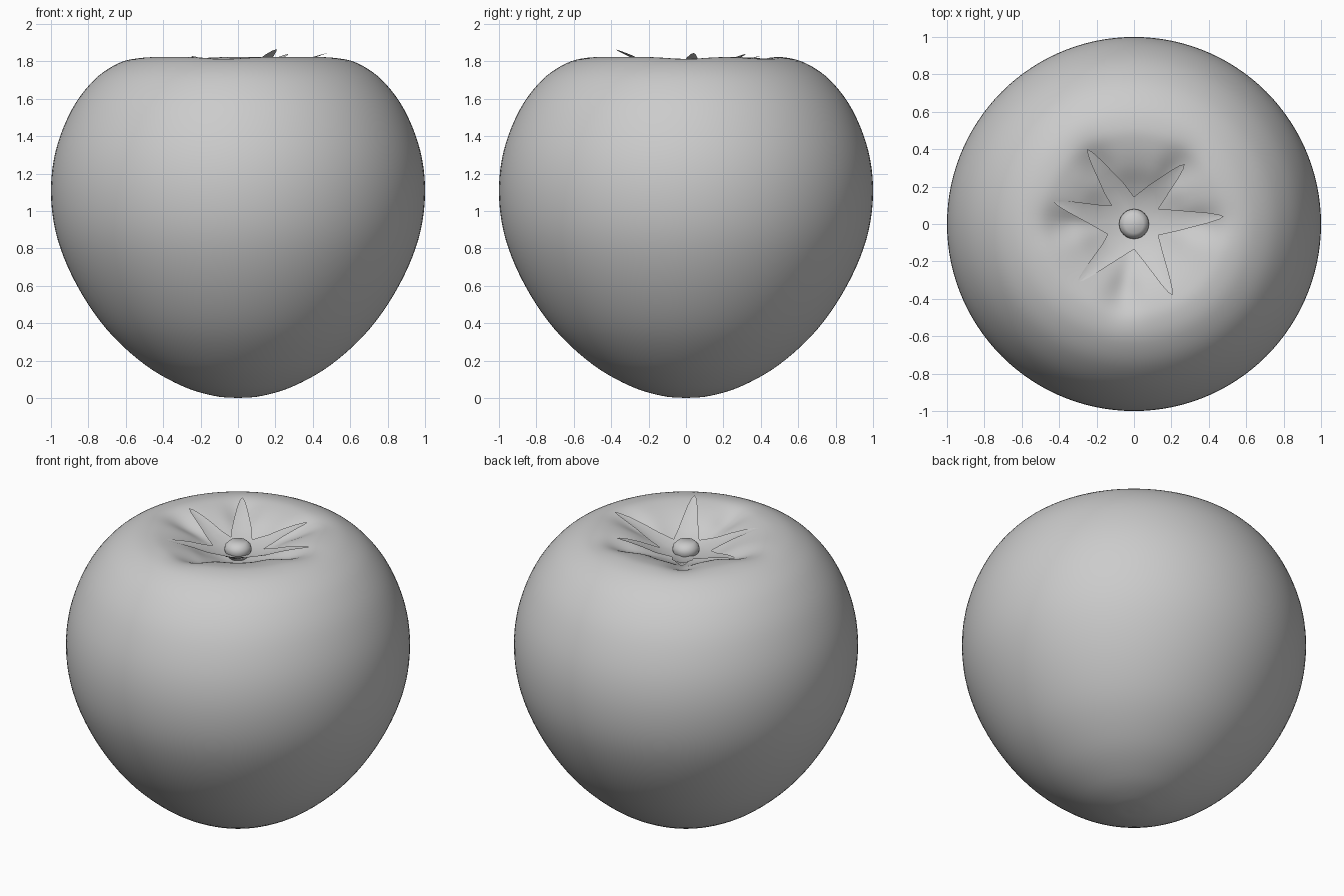
import bpy, bmesh, math
from mathutils import Vector

if "Cube" in bpy.data.objects:
    bpy.data.objects.remove(bpy.data.objects["Cube"])


def spline(pts, n):
    """Smooth Catmull-Rom samples through 2D points."""
    p = [Vector(q) for q in pts]
    p = [2 * p[0] - p[1]] + p + [2 * p[-1] - p[-2]]
    out = []
    for i in range(1, len(p) - 2):
        a, b, c, d = p[i - 1:i + 3]
        for k in range(n):
            t = k / n
            out.append(0.5 * (2 * b + (c - a) * t + (2 * a - 5 * b + 4 * c - d) * t ** 2
                              + (3 * b - a - 3 * c + d) * t ** 3))
    return out + [p[-2]]


def finish(bm, name):
    bmesh.ops.recalc_face_normals(bm, faces=bm.faces)
    me = bpy.data.meshes.new(name)
    bm.to_mesh(me)
    bm.free()
    for f in me.polygons:
        f.use_smooth = True
    ob = bpy.data.objects.new(name, me)
    bpy.context.collection.objects.link(ob)
    return ob


# Fruit: revolved profile with a dimple and soft creases around the stem
profile = [(0, 0), (0.13, 0.012), (0.30, 0.065), (0.50, 0.18), (0.70, 0.365), (0.86, 0.60),
           (0.965, 0.85), (1.0, 1.09), (0.975, 1.32), (0.89, 1.54), (0.77, 1.70), (0.64, 1.79),
           (0.52, 1.822), (0.42, 1.812), (0.31, 1.775), (0.20, 1.715), (0.10, 1.675), (0, 1.665)]
creases = [0, 52, 122, 180, 262]
samples = spline(profile, 5)
SEG = 120
bm = bmesh.new()
rings = []
for r, z in samples[1:-1]:
    ring = []
    for i in range(SEG):
        ang = 360 * i / SEG
        dz = 0
        if z > 1.6:
            for c in creases:
                d = (ang - c + 180) % 360 - 180
                dz += 0.04 * math.exp(-(d / 13) ** 2 - ((r - 0.36) / 0.13) ** 2)
        a = math.radians(ang)
        ring.append(bm.verts.new((r * math.cos(a), r * math.sin(a), z - dz)))
    rings.append(ring)
for lo, hi in zip(rings, rings[1:]):
    for i in range(SEG):
        j = (i + 1) % SEG
        bm.faces.new((lo[i], lo[j], hi[j], hi[i]))
for ring, z in ((rings[0], 0), (rings[-1], 1.665)):
    pole = bm.verts.new((0, 0, z))
    for i in range(SEG):
        bm.faces.new((ring[i], ring[(i + 1) % SEG], pole))
finish(bm, "fruit_body")

# Leafy crown: six thin pointed sepals joined in the middle
tips = [(0.48, 0.04, 1.845), (0.27, 0.32, 1.84), (-0.25, 0.40, 1.83),
        (-0.43, 0.12, 1.82), (-0.30, -0.31, 1.815), (0.205, -0.38, 1.865)]
valleys = [(0.13, 0.08), (0.0, 0.145), (-0.12, 0.10), (-0.14, -0.055), (0.0, -0.135), (0.13, -0.06)]
bm = bmesh.new()
centre = bm.verts.new((0, 0, 1.69))
vv = [bm.verts.new((x, y, 1.725)) for x, y in valleys]
for k, tip in enumerate(tips):
    tip = Vector(tip)
    a, b = vv[k - 1], vv[k]
    root = (a.co + b.co) / 2
    root.z = 1.71
    side = Vector((-tip.y, tip.x, 0)).normalized()
    mid = bm.verts.new(root)
    bm.faces.new((centre, a, mid))
    bm.faces.new((centre, mid, b))
    left, right = b, a
    for t, w in ((0.25, 0.058), (0.5, 0.043), (0.75, 0.028), (0.92, 0.014)):
        p = root.lerp(tip, t)
        p.z += 0.05 * t * (1 - t)
        m = bm.verts.new(p - Vector((0, 0, 0.2 * w)))
        l, r = bm.verts.new(p + side * w), bm.verts.new(p - side * w)
        bm.faces.new((right, r, m, mid))
        bm.faces.new((mid, m, l, left))
        left, right, mid = l, r, m
    end = bm.verts.new(tip)
    bm.faces.new((right, end, mid))
    bm.faces.new((mid, end, left))
finish(bm, "leaf_crown")

# Stem stub: short rounded knob in the dimple
bm = bmesh.new()
outline = [(0.05, 1.665), (0.07, 1.69), (0.08, 1.72), (0.074, 1.745), (0.05, 1.768)]
rings = []
for r, z in outline:
    rings.append([bm.verts.new((r * math.cos(i * math.tau / 24), r * math.sin(i * math.tau / 24), z))
                  for i in range(24)])
for lo, hi in zip(rings, rings[1:]):
    for i in range(24):
        j = (i + 1) % 24
        bm.faces.new((lo[i], lo[j], hi[j], hi[i]))
bm.faces.new(rings[0])
bm.faces.new(rings[-1])
finish(bm, "stem")
